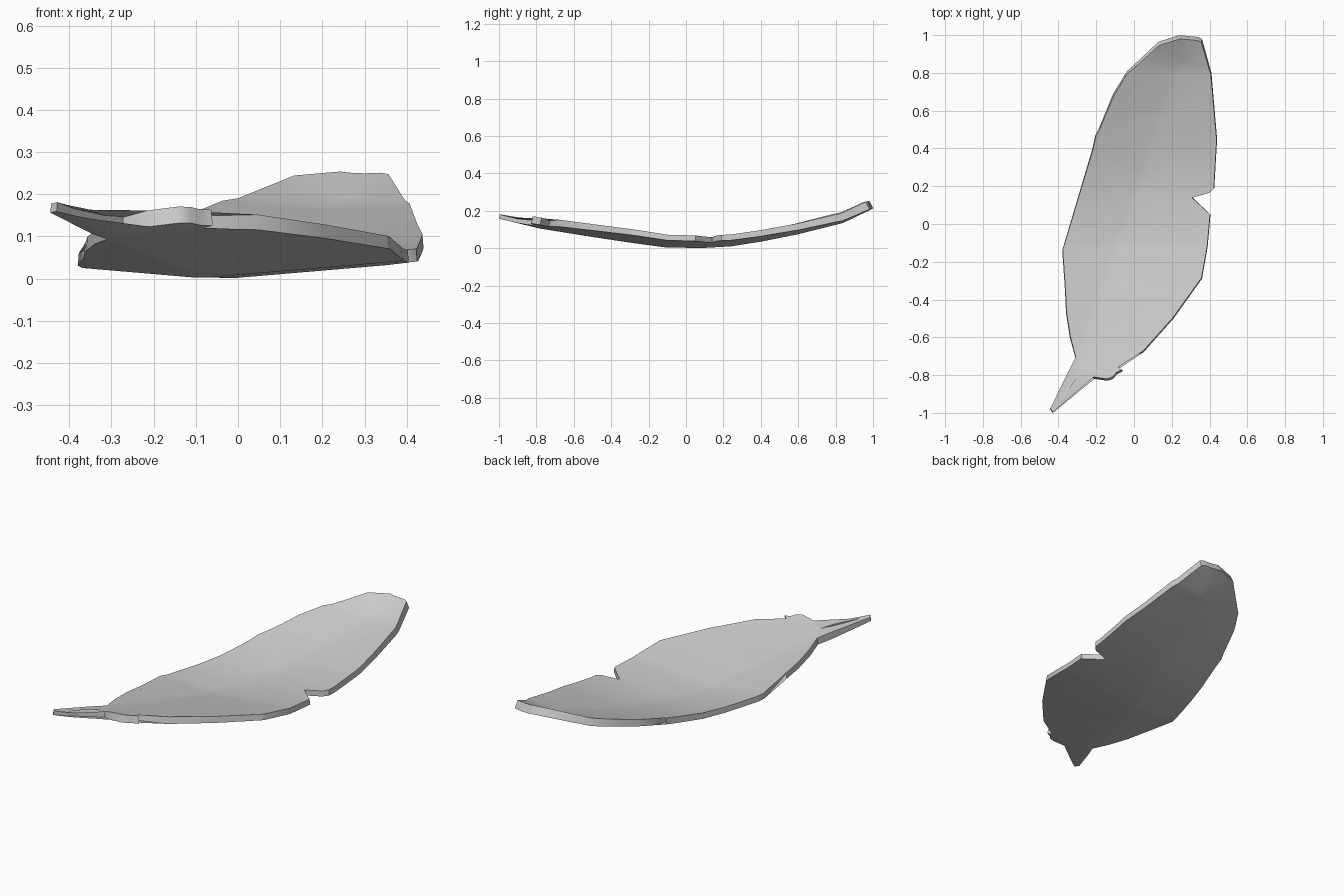
import bpy
import bmesh
from mathutils import Vector

default_cube = bpy.data.objects.get("Cube")
if default_cube:
    bpy.data.objects.remove(default_cube, do_unlink=True)

# Feather outline seen from above: quill, right vane, tip, left vane
QUILL = [(-.445, -.98), (-.43, -1), (-.27, -.78)]
LOOSE_BARB = [(-.21, -.82), (-.14, -.83), (-.11, -.82), (-.09, -.795),
              (-.06, -.78), (-.08, -.765), (-.14, -.735)]
RIGHT_VANE = [(.05, -.68), (.21, -.5), (.36, -.29), (.39, -.12), (.405, .05),
              (.31, .14), (.4, .165), (.425, .19), (.44, .45), (.41, .8)]
TIP = [(.36, .98), (.34, .99), (.24, 1), (.13, .965)]
LEFT_VANE = [(-.04, .805), (-.11, .69), (-.18, .52), (-.165, .38), (-.205, .47),
             (-.22, .4), (-.38, -.14), (-.315, -.49), (-.325, -.52)]
SPLINTER = [(-.365, -.36), (-.36, -.47), (-.34, -.6), (-.31, -.71)]

# Height of the underside along the shaft: (y, z)
BEND = [(-1.1, .175), (-1, .158), (-.78, .105), (-.5, .06), (-.3, .03), (-.1, .003),
        (.1, .002), (.24, .01), (.4, .035), (.6, .075), (.84, .135), (1, .212), (1.1, .26)]

SHAFT_START = Vector((-.29, -.7, 0))
SHAFT_DIR = Vector((.54, 1.6, 0)).normalized()
SHAFT_SIDE = Vector((SHAFT_DIR.y, -SHAFT_DIR.x, 0))
SHAFT_HALF = .02
CUP = .09


def bend_height(y):
    for (y0, z0), (y1, z1) in zip(BEND, BEND[1:]):
        if y <= y1:
            return z0 + (z1 - z0) * (y - y0) / (y1 - y0)
    return BEND[-1][1]


def underside(x, y):
    """Bent along the shaft and slightly cupped to both sides."""
    away = abs((Vector((x, y, 0)) - SHAFT_START).dot(SHAFT_SIDE))
    return bend_height(y) + CUP * max(0, away - SHAFT_HALF)


def thickness(y):
    if y < -.85:
        return .022
    return .03 + .015 * y * y


def surface_normal(x, y, step=.03):
    dx = underside(x + step, y) - underside(x - step, y)
    dy = underside(x, y + step) - underside(x, y - step)
    return Vector((-dx, -dy, 2 * step)).normalized()


def make_material(name, colour):
    mat = bpy.data.materials.new(name)
    mat.use_nodes = True
    mat.diffuse_color = colour
    mat.node_tree.nodes["Principled BSDF"].inputs["Base Color"].default_value = colour
    return mat


# Flat blade, cut along the shaft and at each bend
bm = bmesh.new()
outline = QUILL + LOOSE_BARB + RIGHT_VANE + TIP + LEFT_VANE + SPLINTER
blade = bm.faces.new([bm.verts.new((x, y, 0)) for x, y in outline])
bmesh.ops.triangulate(bm, faces=[blade])


def cut(point, normal):
    geom = bm.verts[:] + bm.edges[:] + bm.faces[:]
    bmesh.ops.bisect_plane(bm, geom=geom, dist=.0005, plane_co=point, plane_no=normal)


for offset in (-SHAFT_HALF, SHAFT_HALF):
    cut(SHAFT_START + SHAFT_SIDE * offset, SHAFT_SIDE)
for y, z in BEND[2:-2]:
    cut(Vector((0, y, 0)), Vector((0, 1, 0)))

# Thicken: the copy becomes the upper side, the rim joins both
lower = bm.faces[:]
result = bmesh.ops.extrude_face_region(bm, geom=lower, use_keep_orig=True)
upper = {g for g in result["geom"] if isinstance(g, bmesh.types.BMVert)}
for v in bm.verts:
    x, y = v.co.x, v.co.y
    v.co.z = underside(x, y)
    if v in upper:
        v.co += surface_normal(x, y) * thickness(y)
bmesh.ops.recalc_face_normals(bm, faces=bm.faces[:])

mesh = bpy.data.meshes.new("feather")
bm.to_mesh(mesh)
bm.free()
feather = bpy.data.objects.new("feather", mesh)
bpy.context.collection.objects.link(feather)
mesh.materials.append(make_material("feather grey", (.6, .6, .6, 1)))

# Smooth vanes with a crisp rim
bpy.ops.object.select_all(action="DESELECT")
feather.select_set(True)
bpy.context.view_layer.objects.active = feather
bpy.ops.object.shade_smooth_by_angle(angle=.6)
